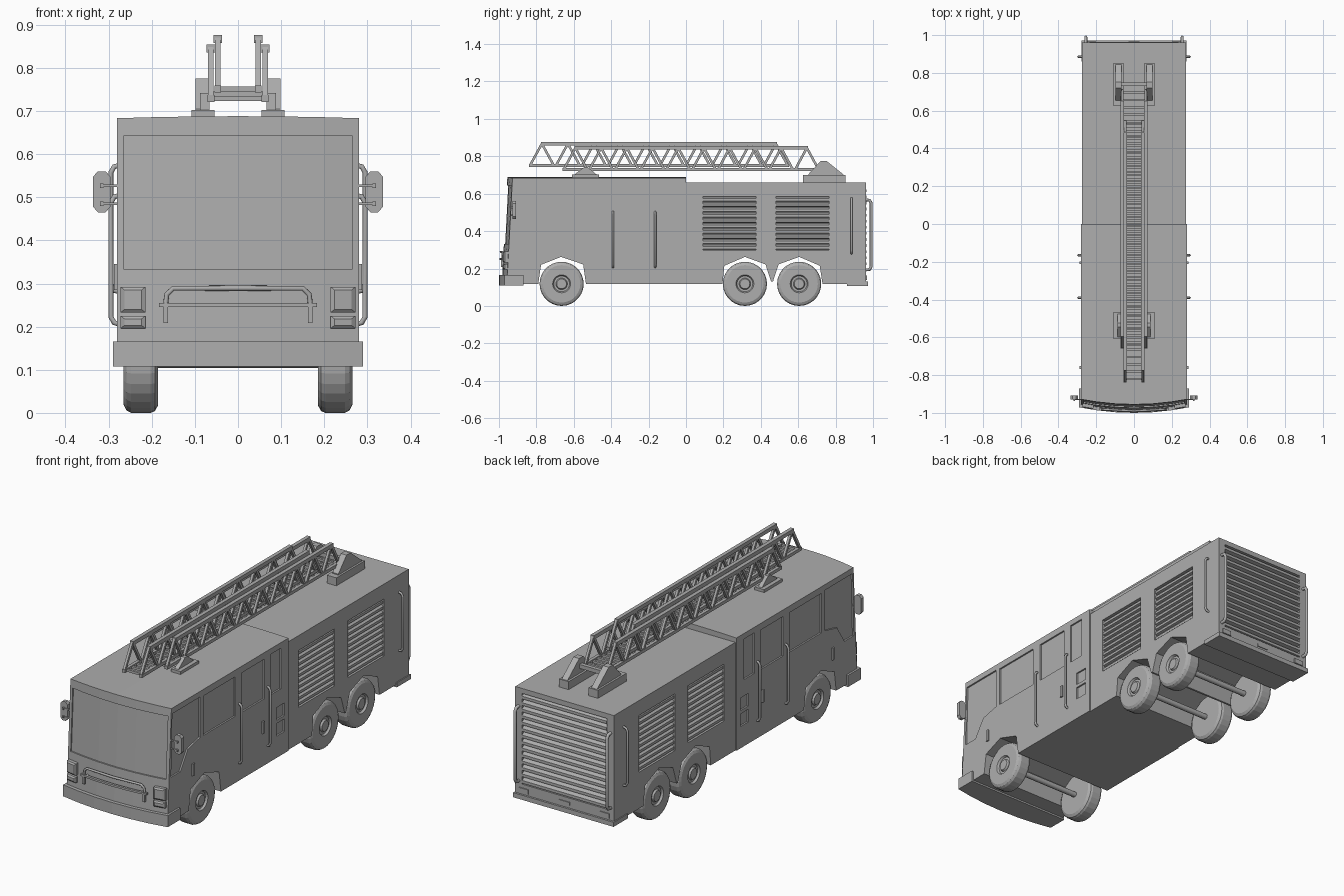
import bpy, bmesh, math
from mathutils import Vector

if "Cube" in bpy.data.objects:
    bpy.data.objects.remove(bpy.data.objects["Cube"])

grey = bpy.data.materials.new("plain grey")
grey.diffuse_color = (0.42, 0.42, 0.42, 1)
grey.use_nodes = True
grey.node_tree.nodes["Principled BSDF"].inputs["Base Color"].default_value = grey.diffuse_color
BOW = 0.35                      # how far the nose curves back towards its sides
SLICES = [-0.2, -0.1, 0, 0.1, 0.2]


def finish(bm, name):
    bmesh.ops.recalc_face_normals(bm, faces=bm.faces)
    me = bpy.data.meshes.new(name)
    bm.to_mesh(me)
    bm.free()
    me.materials.append(grey)
    ob = bpy.data.objects.new(name, me)
    bpy.context.collection.objects.link(ob)
    return ob


def prism(bm, prof, cuts, axis='X', bow=False):
    """Extrude a closed 2D profile through the given positions on an axis."""
    rings = []
    for t in cuts:
        ring = []
        for p, q in prof:
            co = {'X': (t, p, q), 'Y': (p, t, q), 'Z': (p, q, t)}[axis]
            x, y, z = co
            if bow and y < -0.9:
                y += BOW * x * x
            if bow and z > 0.68:
                z -= 0.06 * x * x
            ring.append(bm.verts.new((x, y, z)))
        rings.append(ring)
    n = len(prof)
    for a, b in zip(rings, rings[1:]):
        for i in range(n):
            j = (i + 1) % n
            bm.faces.new((a[i], a[j], b[j], b[i]))
    bm.faces.new(rings[0])
    bm.faces.new(rings[-1])


def rect(a, b, c, d):
    return [(a, c), (b, c), (b, d), (a, d)]


def box(bm, x0, x1, y0, y1, z0, z1):
    prism(bm, rect(y0, y1, z0, z1), [x0, x1])


def bar(bm, a, b, w):
    """Square bar between two points in a plane of constant x, or along x."""
    a, b = Vector(a), Vector(b)
    d = (b - a).normalized()
    u = Vector((1, 0, 0)) if abs(d.x) < 0.9 else Vector((0, 1, 0))
    v = d.cross(u)
    ends = [[bm.verts.new(p + (u * i + v * j) * w / 2)
             for i, j in ((-1, -1), (1, -1), (1, 1), (-1, 1))] for p in (a, b)]
    for i in range(4):
        j = (i + 1) % 4
        bm.faces.new((ends[0][i], ends[0][j], ends[1][j], ends[1][i]))
    bm.faces.new(ends[0])
    bm.faces.new(ends[1])


def pipe(name, pts, r):
    cu = bpy.data.curves.new(name, 'CURVE')
    cu.dimensions = '3D'
    cu.bevel_depth, cu.bevel_resolution, cu.use_fill_caps = r, 2, True
    sp = cu.splines.new('POLY')
    sp.points.add(len(pts) - 1)
    for p, co in zip(sp.points, pts):
        p.co = (*co, 1)
    cu.materials.append(grey)
    bpy.context.collection.objects.link(bpy.data.objects.new(name, cu))


def carve(ob, bm):
    """Cut the shapes in bm out of an object and drop the cutter."""
    cutter = finish(bm, "cutter")
    cutter.hide_render = True
    mod = ob.modifiers.new("recess", 'BOOLEAN')
    mod.object, mod.solver = cutter, 'EXACT'
    dg = bpy.context.evaluated_depsgraph_get()
    me = bpy.data.meshes.new_from_object(ob.evaluated_get(dg))
    ob.modifiers.clear()
    ob.data = me
    bpy.data.objects.remove(cutter)


def nose_y(z):
    return -0.985 + (z - 0.115) * 0.052


# cab: side profile with wheel arch, bowed nose, recessed windows
bm = bmesh.new()
prism(bm, [(nose_y(0.115), 0.115), (-0.79, 0.118), (-0.775, 0.22), (-0.668, 0.262), (-0.55, 0.222),
           (-0.535, 0.118), (0, 0.118), (0, 0.688), (nose_y(0.688), 0.688)],
      [-0.28] + SLICES + [0.28], bow=True)
cab = finish(bm, "cab")
bm = bmesh.new()
side_cuts = [[(-0.92, 0.655), (-0.70, 0.655), (-0.70, 0.452), (-0.797, 0.43), (-0.856, 0.34), (-0.93, 0.34)],
             rect(-0.674, -0.422, 0.452, 0.65), rect(-0.37, -0.19, 0.452, 0.65),
             rect(-0.144, -0.06, 0.452, 0.655),
             rect(-0.096, -0.03, 0.307, 0.37), rect(-0.096, -0.03, 0.227, 0.29)]
for s in (1, -1):
    for prof in side_cuts:
        prism(bm, prof, [s * 0.272, s * 0.3])
lo, hi = 0.332, 0.643
prism(bm, [(nose_y(lo) - 0.05, lo), (nose_y(lo) + 0.007, lo), (nose_y(hi) + 0.007, hi), (nose_y(hi) - 0.05, hi)],
      [-0.264] + SLICES + [0.264], bow=True)
carve(cab, bm)

# rear body with double wheel arch and shutter openings
bm = bmesh.new()
prism(bm, [(-0.005, 0.118), (0.195, 0.118), (0.205, 0.215), (0.315, 0.262), (0.425, 0.222), (0.455, 0.13),
           (0.465, 0.13), (0.495, 0.222), (0.605, 0.262), (0.715, 0.215), (0.73, 0.118),
           (0.962, 0.118), (0.962, 0.66), (-0.005, 0.66)], [-0.274, 0.274])
body = finish(bm, "rear_body")
shutters = ((0.09, 0.375), (0.48, 0.765))
bm = bmesh.new()
for s in (1, -1):
    for a, b in shutters:
        prism(bm, rect(a, b, 0.30, 0.585), [s * 0.258, s * 0.3])
box(bm, -0.235, 0.235, 0.945, 1.0, 0.18, 0.635)
carve(body, bm)

# side shutter slats
bm = bmesh.new()
for s in (1, -1):
    for a, b in shutters:
        for i in range(10):
            z = 0.30 + i * 0.0285
            prism(bm, [(s * 0.256, z + 0.001), (s * 0.269, z + 0.005), (s * 0.269, z + 0.018),
                       (s * 0.256, z + 0.027)], [a, b], 'Y')
finish(bm, "side_shutters")

# rear shutter slats
bm = bmesh.new()
for i in range(14):
    z = 0.18 + i * 0.0325
    prism(bm, [(0.943, z + 0.001), (0.964, z + 0.006), (0.964, z + 0.02), (0.943, z + 0.031)], [-0.235, 0.235])
finish(bm, "rear_shutter")

# bumpers
bm = bmesh.new()
prism(bm, rect(-1.0, -0.87, 0.108, 0.166), [-0.29] + SLICES + [0.29], bow=True)
finish(bm, "front_bumper")
bm = bmesh.new()
box(bm, -0.279, 0.279, 0.86, 0.972, 0.107, 0.13)
finish(bm, "rear_step")
bm = bmesh.new()
box(bm, -0.03, 0.03, 0.96, 0.966, 0.145, 0.16)
for s in (1, -1):
    box(bm, s * 0.2, s * 0.25, 0.96, 0.967, 0.138, 0.162)
finish(bm, "rear_lights")

# headlights: frame with a tapered lens
bm = bmesh.new()
for s in (1, -1):
    for z0, z1 in ((0.233, 0.292), (0.196, 0.225)):
        rings = []
        for y, m in ((-0.94, 0), (-0.972, 0), (-0.978, 0.009)):
            rings.append([bm.verts.new((s * x, y + (x - 0.243) * 0.17, z)) for x, z in
                          rect(0.215 + m, 0.272 - m, z0 + m * 0.8, z1 - m * 0.8)])
        for a, b in zip(rings, rings[1:]):
            for i in range(4):
                j = (i + 1) % 4
                bm.faces.new((a[i], a[j], b[j], b[i]))
        bm.faces.new(rings[0])
        bm.faces.new(rings[-1])
finish(bm, "headlights")

# front guard bar
arch = [(-0.168, 0.25), (-0.165, 0.275), (-0.15, 0.289), (0, 0.289), (0.15, 0.289), (0.165, 0.275), (0.168, 0.25)]
pipe("front_guard_hoop", [(x, -0.99 + BOW * x * x, z) for x, z in arch], 0.006)
bm = bmesh.new()
prism(bm, rect(-0.998, -0.986, 0.245, 0.255), [-0.183, -0.1, 0, 0.1, 0.183], bow=True)
for s in (1, -1):
    box(bm, s * 0.162, s * 0.173, -0.988, -0.976, 0.208, 0.25)
    box(bm, s * 0.15, s * 0.158, -0.984, -0.96, 0.246, 0.254)
finish(bm, "front_guard_bar")

# wheels, lathed around the axle
tyre = [(0.185, 0.0), (0.185, 0.1), (0.193, 0.114), (0.203, 0.118), (0.248, 0.118), (0.259, 0.112), (0.265, 0.1),
        (0.265, 0.048), (0.255, 0.042), (0.255, 0.031), (0.264, 0.026), (0.264, 0.0)]
for label, wy in (("front", -0.665), ("middle", 0.315), ("rear", 0.605)):
    for side, s in (("right", 1), ("left", -1)):
        bm = bmesh.new()
        vs = [bm.verts.new((s * x, wy, 0.118 + r)) for x, r in tyre]
        es = [bm.edges.new(p) for p in zip(vs, vs[1:])]
        bmesh.ops.spin(bm, geom=vs + es, cent=(0, wy, 0.118), axis=(1, 0, 0), angle=math.tau, steps=28)
        bmesh.ops.remove_doubles(bm, verts=bm.verts, dist=1e-4)
        finish(bm, f"{label}_{side}_wheel")
    pipe(f"{label}_axle", [(-0.19, wy, 0.118), (0.19, wy, 0.118)], 0.014)

# grab rails, door handles and mirrors on both sides
for side, s in (("right", 1), ("left", -1)):
    for y, z0, z1 in ((-0.39, 0.205, 0.505), (-0.165, 0.205, 0.505), (0.885, 0.28, 0.575)):
        pipe(f"{side}_grab_rail", [(s * 0.27, y, z0), (s * 0.287, y, z0 + 0.004), (s * 0.295, y, z0 + 0.018),
             (s * 0.295, y, z1 - 0.018), (s * 0.287, y, z1 - 0.004), (s * 0.27, y, z1)], 0.006)
    pipe(f"{side}_rear_rail", [(s * 0.255, 0.955, 0.192), (s * 0.255, 0.982, 0.195), (s * 0.255, 0.99, 0.21),
         (s * 0.255, 0.99, 0.55), (s * 0.255, 0.982, 0.565), (s * 0.255, 0.955, 0.568)], 0.008)
    bm = bmesh.new()
    for y in (-0.76, -0.205):
        box(bm, s * 0.278, s * 0.288, y - 0.007, y + 0.007, 0.285, 0.345)
    finish(bm, f"{side}_door_handles")
    bm = bmesh.new()
    prism(bm, [(s * x, z) for x, z in ((0.296, 0.478), (0.307, 0.465), (0.325, 0.465), (0.336, 0.478),
          (0.336, 0.548), (0.325, 0.56), (0.307, 0.56), (0.296, 0.548))], [-0.928, -0.908], 'Y')
    for z in (0.485, 0.527):
        bar(bm, (s * 0.27, -0.93, z), (s * 0.318, -0.93, z), 0.006)
        box(bm, s * 0.312, s * 0.32, -0.936, -0.926, z - 0.005, z + 0.005)
    finish(bm, f"{side}_mirror")


# ladder: trussed side rails with rungs
def ladder(name, x, y0, y1, z0, z1, cells, rungs, w):
    bm = bmesh.new()
    p = (y1 - y0) / cells
    for s in (1, -1):
        bar(bm, (s * x, y0, z0), (s * x, y1, z0), w)
        bar(bm, (s * x, y0 + p / 2 - 0.005, z1), (s * x, y1 - p / 2 + 0.005, z1), w * 1.2)
        for i in range(cells):
            y = y0 + i * p
            bar(bm, (s * x, y + 0.006, z0), (s * x, y + p / 2, z1), w * 0.8)
            bar(bm, (s * x, y + p / 2, z1), (s * x, y + p - 0.006, z0), w * 0.8)
    for i in range(rungs):
        y = y0 + 0.02 + (y1 - y0 - 0.04) * i / (rungs - 1)
        bar(bm, (-x, y, z0), (x, y, z0), 0.012)
    finish(bm, name)


ladder("upper_ladder", 0.047, -0.84, 0.55, 0.751, 0.867, 10, 36, 0.016)
ladder("lower_ladder", 0.063, -0.66, 0.715, 0.729, 0.845, 10, 36, 0.016)

# roof brackets holding the ladder
for side, s in (("right", 1), ("left", -1)):
    bm = bmesh.new()
    box(bm, s * 0.055, s * 0.108, 0.625, 0.852, 0.655, 0.70)
    prism(bm, [(0.655, 0.69), (0.655, 0.705), (0.72, 0.775), (0.752, 0.775), (0.845, 0.70), (0.845, 0.69)],
          [s * 0.066, s * 0.098])
    finish(bm, f"{side}_rear_bracket")
    bm = bmesh.new()
    box(bm, s * 0.055, s * 0.108, -0.61, -0.465, 0.68, 0.702)
    prism(bm, [(-0.6, 0.70), (-0.545, 0.742), (-0.525, 0.742), (-0.475, 0.70)], [s * 0.066, s * 0.088])
    finish(bm, f"{side}_front_bracket")
bm = bmesh.new()
bar(bm, (-0.09, 0.74, 0.735), (0.09, 0.74, 0.735), 0.02)
finish(bm, "ladder_pivot")
